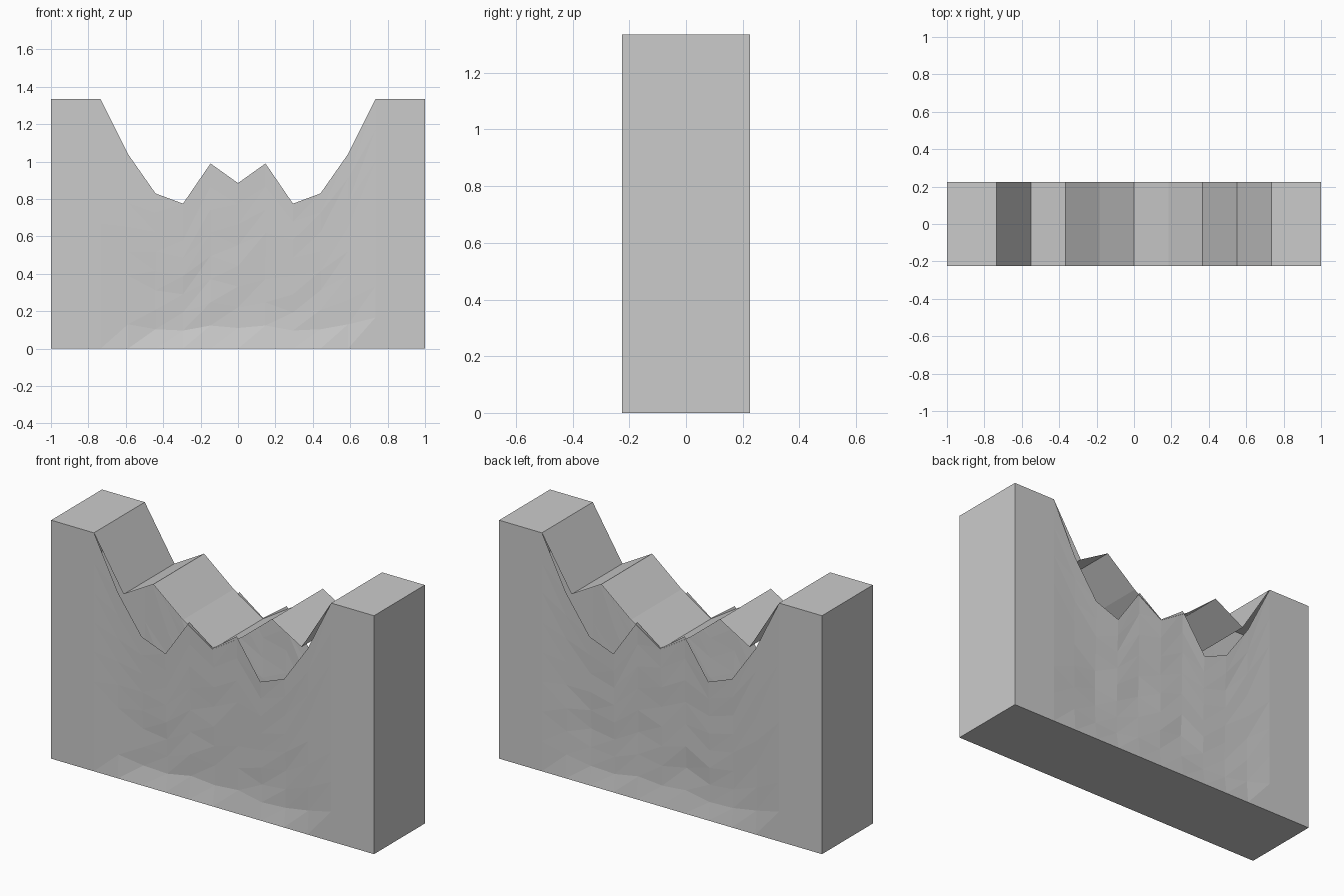
import bpy, bmesh, math, random
from mathutils import Matrix

random.seed(4)
if "Cube" in bpy.data.objects:
    bpy.data.objects.remove(bpy.data.objects["Cube"], do_unlink=True)

stone = bpy.data.materials.new("pale_grey_stone")
stone.use_nodes = True
GREY = (0.6, 0.6, 0.6, 1)
stone.diffuse_color = GREY
stone.node_tree.nodes["Principled BSDF"].inputs["Base Color"].default_value = GREY

D, H, INNER = 0.225, 1.335, 0.735    # half depth, height, pillar inner edge
ROWS = 8


def mirrored(half):
    """Extend a profile listed from the centre outwards to both sides."""
    return [(-x, z) for x, z in reversed(half[1:])] + half


def finish(bm, name):
    mesh = bpy.data.meshes.new(name)
    bm.to_mesh(mesh)
    bm.free()
    mesh.materials.append(stone)
    ob = bpy.data.objects.new(name, mesh)
    bpy.context.collection.objects.link(ob)
    return ob


# Broken outlines: the wall face, and the ledge that spans between the faces
face_tops = [0.885, 0.99, 0.775, 0.83, 1.04, H]
face_line = mirrored([(INNER * i / 5, z) for i, z in enumerate(face_tops)] + [(1, H)])
ledge_tops = [0.88, 0.995, 1.145, 1.04, H]
ledge_line = mirrored([(INNER * i / 4, z) for i, z in enumerate(ledge_tops)] + [(1, H)])


# Rough wall face, slightly hollowed between the pillars
def recess(x, t):
    if abs(x) > INNER - 0.01 or t == 0:
        return 0
    across = min(1, (INNER - abs(x)) / 0.3)
    up = min(1, t * 7) * (1 - 0.85 * t)
    return across * up * (0.022 + random.uniform(-0.005, 0.005))


def wall_face(name, turn):
    bm = bmesh.new()
    cols = []
    for x, top in face_line:
        ts = [r / ROWS for r in range(ROWS + 1)]
        cols.append([bm.verts.new((x, -D + recess(x, t), top * t)) for t in ts])
    for a, b in zip(cols, cols[1:]):
        for r in range(ROWS):
            bm.faces.new((a[r], b[r], b[r + 1]))
            bm.faces.new((a[r], b[r + 1], a[r + 1]))
    bm.transform(Matrix.Rotation(turn, 4, "Z"))
    return finish(bm, name)


wall_face("front_wall_face", 0)
wall_face("back_wall_face", math.pi)


# Sheets running from front to back along an x-z line
def sheet(name, line):
    bm = bmesh.new()
    pairs = [[bm.verts.new((x, y, z)) for y in (-D, D)] for x, z in line]
    for (a, b), (c, d) in zip(pairs, pairs[1:]):
        bm.faces.new((a, c, d, b))
    return finish(bm, name)


sheet("broken_top_ledge", ledge_line)
sheet("ends_and_base", [(1, H), (1, 0), (-1, 0), (-1, H)])
